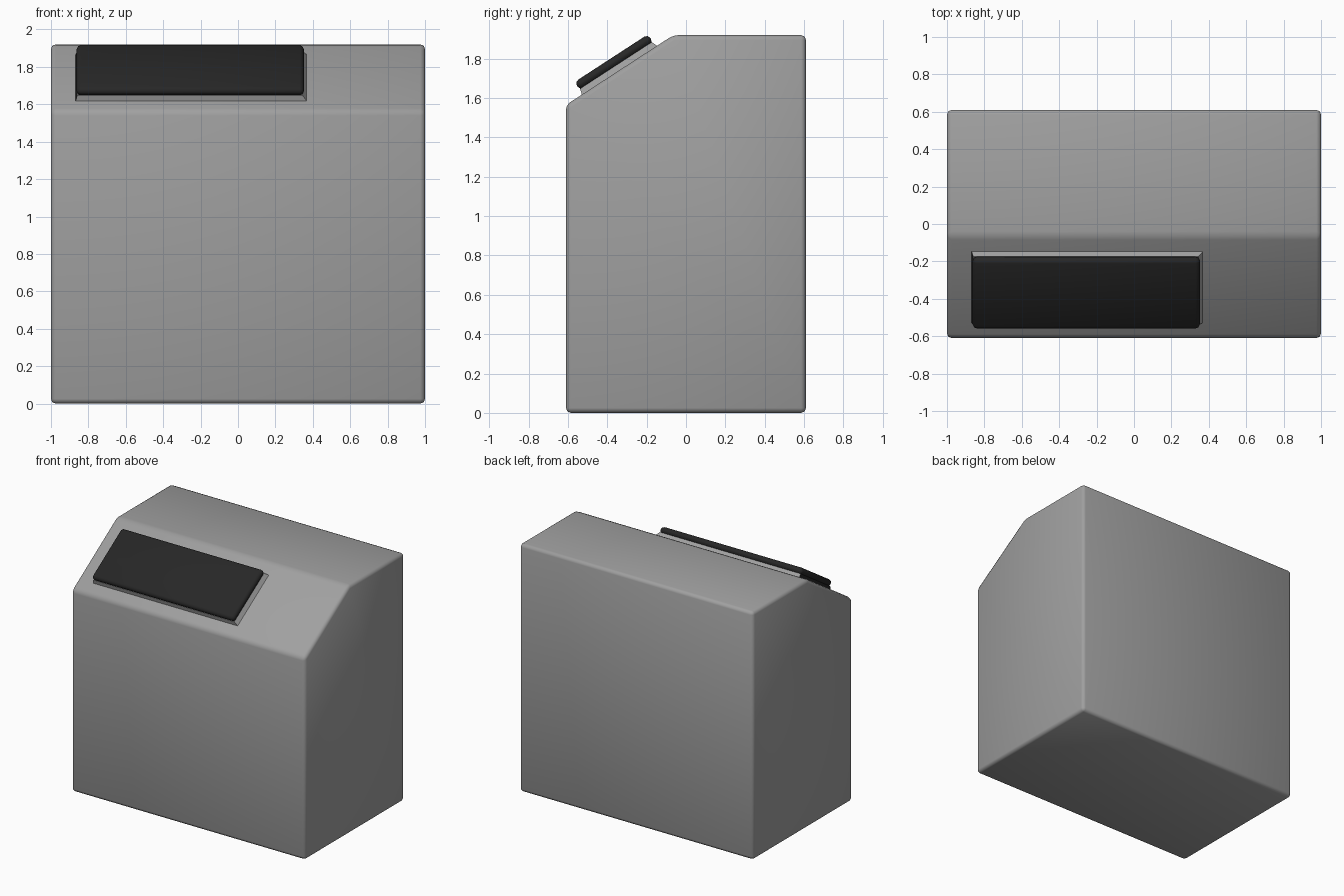
import bpy, bmesh, math
from mathutils import Vector

if "Cube" in bpy.data.objects:
    bpy.data.objects.remove(bpy.data.objects["Cube"])


def material(name, value):
    m = bpy.data.materials.new(name)
    m.diffuse_color = (value, value, value, 1)
    m.use_nodes = True
    m.node_tree.nodes["Principled BSDF"].inputs["Base Color"].default_value = m.diffuse_color
    return m


GREY = material("body grey", 0.35)
BLACK = material("panel black", 0.02)

# Sloped face frame: U runs up the slope, N points out of it
ORIGIN = Vector((0, -0.61, 1.565))
U = Vector((0, 0.546, 0.355)).normalized()
N = Vector((0, -U.z, U.y))


def on_slope(x, u, n):
    return ORIGIN + Vector((x, 0, 0)) + U * u + N * n


def loft(name, lower, upper, mats, bevel=0.0, segments=2):
    """Closed solid between two matching outlines."""
    bm = bmesh.new()
    a = [bm.verts.new(p) for p in lower]
    b = [bm.verts.new(p) for p in upper]
    bm.faces.new(a[::-1])
    bm.faces.new(b)
    for i in range(len(a)):
        j = (i + 1) % len(a)
        bm.faces.new((a[i], a[j], b[j], b[i]))
    bmesh.ops.recalc_face_normals(bm, faces=bm.faces)
    if bevel:
        bmesh.ops.bevel(bm, geom=bm.edges[:], offset=bevel, segments=segments,
                        profile=0.5, affect='EDGES', clamp_overlap=True)
    mesh = bpy.data.meshes.new(name)
    bm.to_mesh(mesh)
    bm.free()
    ob = bpy.data.objects.new(name, mesh)
    bpy.context.collection.objects.link(ob)
    for m in mats:
        mesh.materials.append(m)
    bpy.ops.object.select_all(action='DESELECT')
    ob.select_set(True)
    bpy.context.view_layer.objects.active = ob
    bpy.ops.object.shade_smooth_by_angle(angle=math.radians(50))
    return ob


def slope_rect(x0, x1, u0, u1, n):
    return [on_slope(x, u, n) for x, u in ((x0, u0), (x1, u0), (x1, u1), (x0, u1))]


# Cabinet body with sloped front top
profile = [(-0.61, 0), (0.61, 0), (0.61, 1.92), (-0.064, 1.92), (-0.61, 1.565)]
loft("cabinet_body", [(-1, y, z) for y, z in profile],
     [(1, y, z) for y, z in profile], [GREY], 0.025)

# Tapered panel mount, with a black left edge
mount = loft("panel_mount", slope_rect(-0.87, 0.375, 0.093, 0.555, -0.01),
             slope_rect(-0.86, 0.345, 0.105, 0.54, 0.03), [GREY, BLACK])
for f in mount.data.polygons:
    f.material_index = 1 if f.normal.x < -0.7 else 0

# Black control panel
loft("control_panel", slope_rect(-0.863, 0.352, 0.1, 0.545, 0.024),
     slope_rect(-0.863, 0.352, 0.1, 0.545, 0.074), [BLACK], 0.022)
